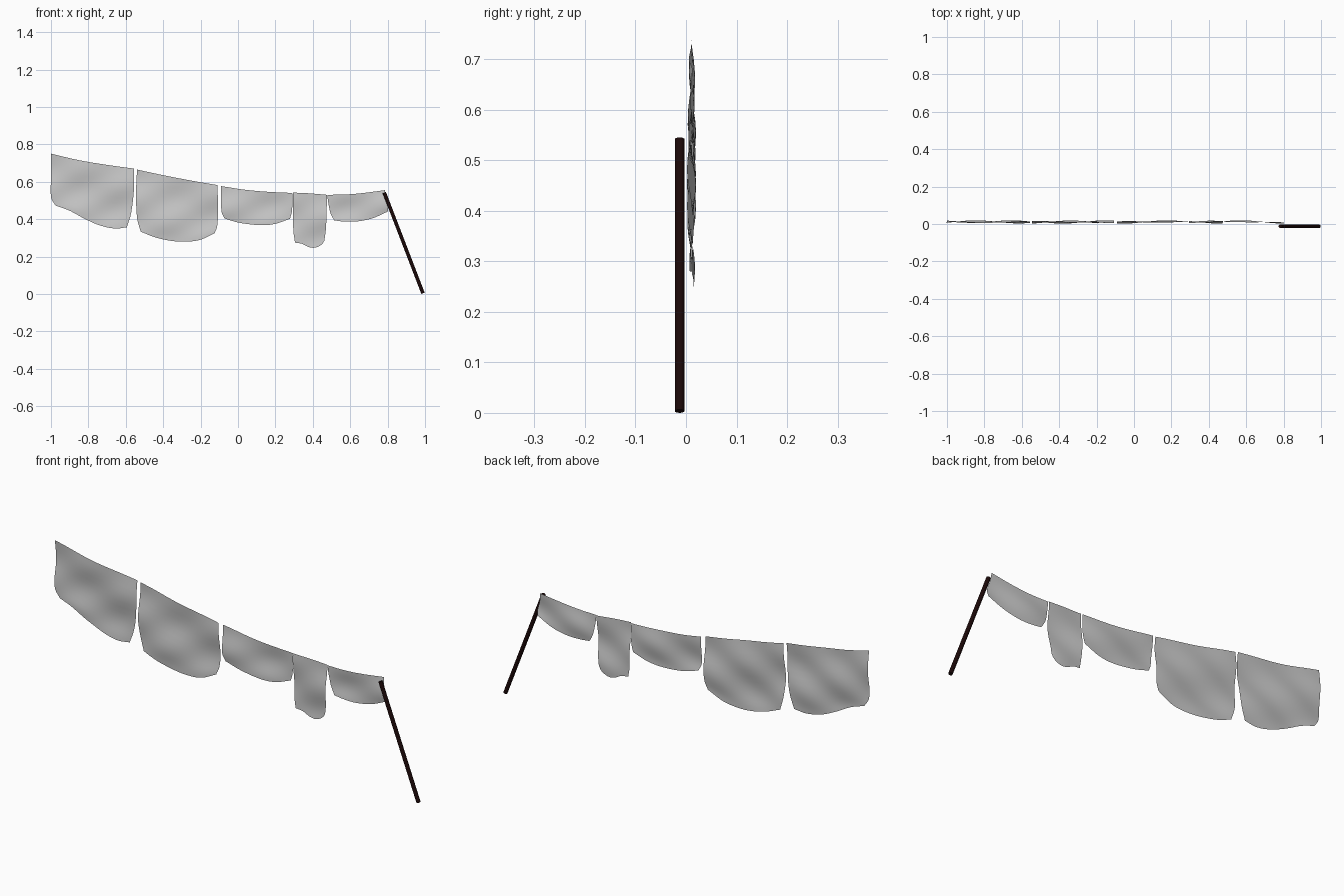
import bpy, bmesh, math
from mathutils import Vector

if "Cube" in bpy.data.objects:
    bpy.data.objects.remove(bpy.data.objects["Cube"])


def material(name, rgb):
    m = bpy.data.materials.new(name)
    m.diffuse_color = (*rgb, 1)
    m.use_nodes = True
    m.node_tree.nodes["Principled BSDF"].inputs["Base Color"].default_value = m.diffuse_color
    return m


CLOTH = material("light grey cloth", (0.59, 0.59, 0.59))
WOOD = material("dark wood", (0.011, 0.0025, 0.0025))


def along(pts, t):
    """Smooth (Catmull-Rom) point at t in 0..1 on a polyline."""
    n = len(pts) - 1
    i = min(int(t * n), n - 1)
    f = t * n - i
    p = [Vector(q) for q in pts]
    b, c = p[i], p[i + 1]
    a = p[i - 1] if i else 2 * b - c
    d = p[i + 2] if i + 2 <= n else 2 * c - b
    return 0.5 * (2 * b + (c - a) * f + (2 * a - 5 * b + 4 * c - d) * f * f
                  + (3 * b - a - 3 * c + d) * f ** 3)


def cloth(name, top, bottom, left, right, phase, nu=24, nv=14):
    """Hanging sheet filled between four border curves, with soft folds in depth."""
    left = [top[0]] + left + [bottom[0]]
    right = [top[-1]] + right + [bottom[-1]]
    c00, c10, c01, c11 = map(Vector, (top[0], top[-1], bottom[0], bottom[-1]))
    bm = bmesh.new()
    rows = []
    for j in range(nv + 1):
        v = j / nv
        row = []
        for i in range(nu + 1):
            u = i / nu
            p = ((1 - v) * along(top, u) + v * along(bottom, u)
                 + (1 - u) * along(left, v) + u * along(right, v)
                 - (1 - u) * (1 - v) * c00 - u * (1 - v) * c10
                 - (1 - u) * v * c01 - u * v * c11)
            x, z = p
            fold = (0.6 * math.sin(11 * x + 19 * z + phase)
                    + 0.4 * math.sin(17 * x - 29 * z + 2 * phase))
            y = 0.011 + 0.009 * fold * (0.55 + 0.45 * math.sin(math.pi * v))
            row.append(bm.verts.new((x, y, z)))
        rows.append(row)
    for j in range(nv):
        for i in range(nu):
            f = bm.faces.new((rows[j + 1][i], rows[j + 1][i + 1],
                              rows[j][i + 1], rows[j][i]))
            f.smooth = True
    me = bpy.data.meshes.new(name)
    bm.to_mesh(me)
    bm.free()
    me.materials.append(CLOTH)
    bpy.context.collection.objects.link(bpy.data.objects.new(name, me))


# Five sheets hanging along one sagging line, as (x, z) borders
cloth("large_cloth_left",
      [(-1, .75), (-.85, .715), (-.7, .69), (-.555, .67)],
      [(-.975, .472), (-.9, .445), (-.82, .402), (-.74, .367), (-.66, .35), (-.595, .356)],
      [(-1, .63), (-1, .52)], [(-.557, .55), (-.572, .43)], 0.3)
cloth("large_cloth_right",
      [(-.54, .665), (-.4, .635), (-.25, .606), (-.11, .582)],
      [(-.52, .333), (-.44, .302), (-.35, .283), (-.27, .28), (-.2, .29), (-.125, .325)],
      [(-.545, .54), (-.54, .41)], [(-.107, .47), (-.11, .37)], 1.7)
cloth("wide_cloth",
      [(-.092, .577), (.03, .558), (.16, .546), (.29, .54)],
      [(-.073, .404), (.01, .38), (.12, .368), (.2, .375), (.278, .402)],
      [(-.09, .5), (-.088, .44)], [(.291, .49), (.288, .44)], 3.1)
cloth("narrow_cloth",
      [(.293, .542), (.38, .538), (.475, .53)],
      [(.305, .274), (.343, .268), (.375, .252), (.41, .247), (.445, .262), (.462, .285)],
      [(.294, .44), (.296, .34)], [(.474, .44), (.47, .35)], 4.4, nu=16)
cloth("wide_cloth_end",
      [(.477, .53), (.58, .532), (.68, .541), (.785, .555)],
      [(.515, .393), (.57, .387), (.64, .388), (.72, .405), (.8, .44)],
      [(.484, .48), (.495, .43)], [(.79, .515), (.803, .47)], 5.6)

# Leaning pole at the end of the line
a, b = Vector((.989, -.0125, .0035)), Vector((.782, -.0125, .542))
bpy.ops.mesh.primitive_cylinder_add(vertices=16, radius=.0095, depth=(b - a).length,
                                    location=(a + b) / 2,
                                    rotation=(b - a).to_track_quat('Z', 'Y').to_euler())
pole = bpy.context.object
pole.name = "leaning_pole"
pole.data.materials.append(WOOD)
bpy.ops.object.shade_smooth_by_angle()
